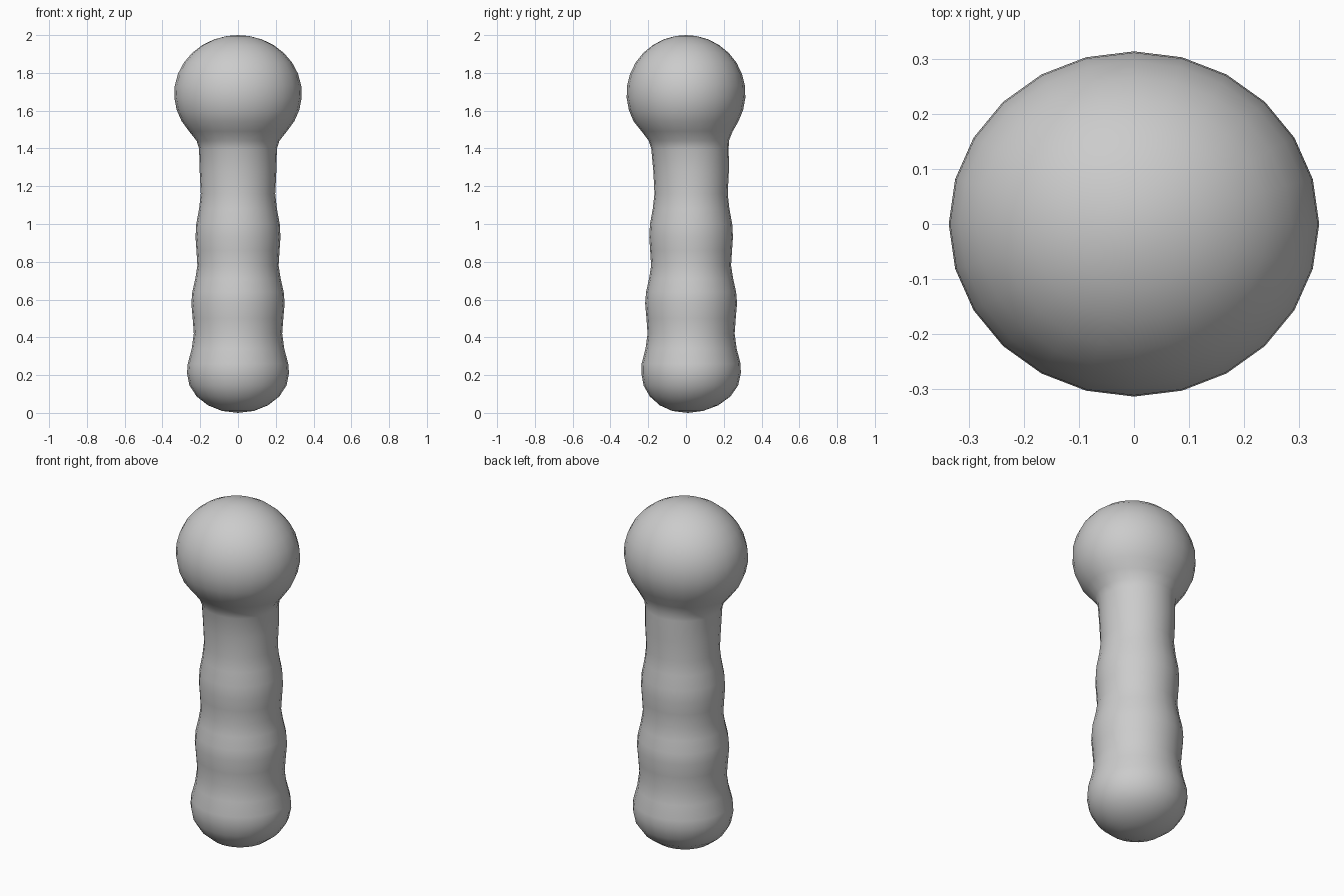
import bpy, bmesh, math

cube = bpy.data.objects.get("Cube")
if cube:
    bpy.data.objects.remove(cube)

SIDES = 24
HEAD_Z, HEAD_RX, HEAD_RY, HEAD_RZ = 1.69, 0.338, 0.315, 0.31
FOOT_Z, FOOT_R = 0.21, 0.27
BODY_Y = 0.027

# Rings as (height, half width, half depth, depth offset), from foot to head
rings = []

# Rounded foot
for i in range(1, 6):
    a = math.radians(18 * i)
    r = FOOT_R * math.sin(a)
    rings.append((FOOT_Z * (1 - math.cos(a)), r, r * 0.975, BODY_Y * math.sin(a)))

# Bulging body up to the neck
profile = [(0.26, 0.266), (0.34, 0.245), (0.42, 0.234), (0.5, 0.24), (0.58, 0.247),
           (0.64, 0.242), (0.71, 0.226), (0.78, 0.215), (0.86, 0.22), (0.93, 0.225),
           (1.0, 0.221), (1.08, 0.206), (1.16, 0.197), (1.28, 0.203)]
for z, r in profile:
    rings.append((z, r, r * 0.985, BODY_Y))
rings.append((1.4, 0.206, 0.205, 0.021))
rings.append((1.44, 0.219, 0.212, 0.015))

# Ball head
for deg in range(-40, 90, 12):
    a = math.radians(deg)
    rings.append((HEAD_Z + HEAD_RZ * math.sin(a), HEAD_RX * math.cos(a),
                  HEAD_RY * math.cos(a), 0.006 if deg < -30 else 0))

# Skin the rings and close both ends with fans
bm = bmesh.new()
loops = []
for z, rx, ry, cy in rings:
    loops.append([bm.verts.new((rx * math.cos(t), cy + ry * math.sin(t), z))
                  for t in (math.tau * k / SIDES for k in range(SIDES))])
bottom = bm.verts.new((0, 0.01, 0))
top = bm.verts.new((0, 0, HEAD_Z + HEAD_RZ))
for k in range(SIDES):
    n = (k + 1) % SIDES
    for lo, hi in zip(loops, loops[1:]):
        bm.faces.new((lo[k], lo[n], hi[n], hi[k]))
    bm.faces.new((bottom, loops[0][n], loops[0][k]))
    bm.faces.new((top, loops[-1][k], loops[-1][n]))
for f in bm.faces:
    f.smooth = True
bmesh.ops.recalc_face_normals(bm, faces=bm.faces)
mesh = bpy.data.meshes.new("ball_headed_body")
bm.to_mesh(mesh)
bm.free()

# Plain grey material
grey = bpy.data.materials.new("light_grey")
grey.use_nodes = True
colour = (0.6, 0.6, 0.6, 1)
grey.diffuse_color = colour
grey.node_tree.nodes["Principled BSDF"].inputs["Base Color"].default_value = colour
mesh.materials.append(grey)

body = bpy.data.objects.new("ball_headed_body", mesh)
bpy.context.collection.objects.link(body)
